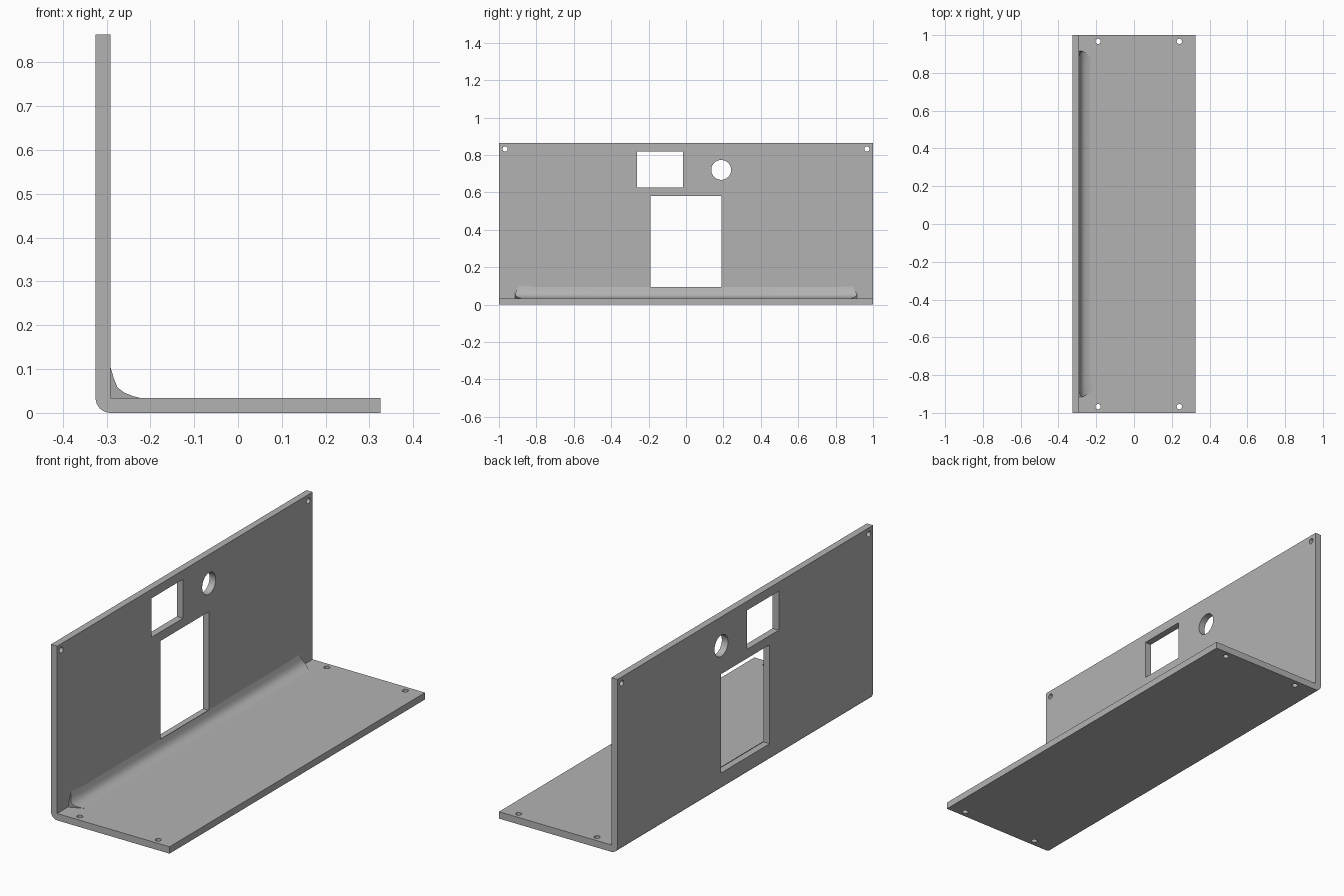
import bpy, bmesh, math
from mathutils import Matrix

if "Cube" in bpy.data.objects:
    bpy.data.objects.remove(bpy.data.objects["Cube"])

LEFT, RIGHT, TOP, T, HALF = -0.325, 0.325, 0.863, 0.034, 1.0
INNER = LEFT + T

grey = bpy.data.materials.new("plain grey")
grey.use_nodes = True
grey.diffuse_color = (0.45, 0.45, 0.45, 1)
grey.node_tree.nodes["Principled BSDF"].inputs["Base Color"].default_value = (0.45, 0.45, 0.45, 1)


def make_object(name, bm):
    bmesh.ops.recalc_face_normals(bm, faces=bm.faces)
    mesh = bpy.data.meshes.new(name)
    bm.to_mesh(mesh)
    bm.free()
    mesh.materials.append(grey)
    obj = bpy.data.objects.new(name, mesh)
    bpy.context.collection.objects.link(obj)
    return obj


def loft(name, sections):
    """Closed solid through matching cross-sections."""
    bm = bmesh.new()
    rings = [[bm.verts.new(p) for p in s] for s in sections]
    n = len(rings[0])
    for a, b in zip(rings, rings[1:]):
        for i in range(n):
            j = (i + 1) % n
            bm.faces.new((a[i], a[j], b[j], b[i]))
    bm.faces.new(rings[0])
    bm.faces.new(rings[-1])
    return make_object(name, bm)


def box_cutter(y0, y1, z0, z1):
    bm = bmesh.new()
    size = Matrix.Diagonal((0.2, y1 - y0, z1 - z0, 1))
    place = Matrix.Translation((LEFT + T / 2, (y0 + y1) / 2, (z0 + z1) / 2))
    bmesh.ops.create_cube(bm, size=1, matrix=place @ size)
    return make_object("window_cutter", bm)


def round_cutter(center, radius, along_x):
    bm = bmesh.new()
    turn = Matrix.Rotation(math.pi / 2, 4, "Y") if along_x else Matrix()
    bmesh.ops.create_cone(bm, cap_ends=True, segments=32, radius1=radius, radius2=radius,
                          depth=0.15, matrix=Matrix.Translation(center) @ turn)
    return make_object("hole_cutter", bm)


# Bent plate: L profile with a rounded outer corner
profile = [(RIGHT, 0), (RIGHT, T), (INNER, T), (INNER, TOP), (LEFT, TOP)]
for i in range(9):
    a = math.pi + i * math.pi / 16
    profile.append((INNER + T * math.cos(a), T + T * math.sin(a)))
plate = loft("bent_plate", [[(x, y, z) for x, z in profile] for y in (-HALF, HALF)])

# Windows, port and screw holes
mid = LEFT + T / 2
cutters = [box_cutter(-0.19, 0.19, 0.09, 0.58),
           box_cutter(-0.262, -0.015, 0.625, 0.818),
           round_cutter((mid, 0.188, 0.72), 0.053, True)]
for side in (-1, 1):
    y = side * 0.967
    cutters.append(round_cutter((mid, y, 0.832), 0.014, True))
    for x in (-0.19, 0.24):
        cutters.append(round_cutter((x, y, T / 2), 0.014, False))

for cutter in cutters:
    cutter.hide_render = True
    mod = plate.modifiers.new("cut", "BOOLEAN")
    mod.operation = "DIFFERENCE"
    mod.solver = "EXACT"
    mod.object = cutter
    bpy.context.view_layer.objects.active = plate
    bpy.ops.object.modifier_apply(modifier=mod.name)
    bpy.data.objects.remove(cutter)

# Concave weld bead in the inside corner, with ragged ends
curve = [(0, 0.070), (0.008, 0.044), (0.016, 0.024), (0.032, 0.012), (0.052, 0.004), (0.068, 0)]
tips = [0.89, 0.905, 0.915, 0.91, 0.897, 0.885]


def bead_section(side, inset, scale):
    ring = [(INNER + dx * scale, side * (tip - inset), T + dz * scale)
            for (dx, dz), tip in zip(curve, tips)]
    return ring + [(INNER - 0.005, side * (tips[2] - inset), T - 0.005)]


bead = loft("weld_bead", [bead_section(-1, 0, 1), bead_section(-1, 0.09, 0.85),
                          bead_section(1, 0.09, 0.85), bead_section(1, 0, 0.92)])

for obj in (plate, bead):
    bpy.ops.object.select_all(action="DESELECT")
    obj.select_set(True)
    bpy.context.view_layer.objects.active = obj
    bpy.ops.object.shade_smooth_by_angle(angle=math.radians(35))
